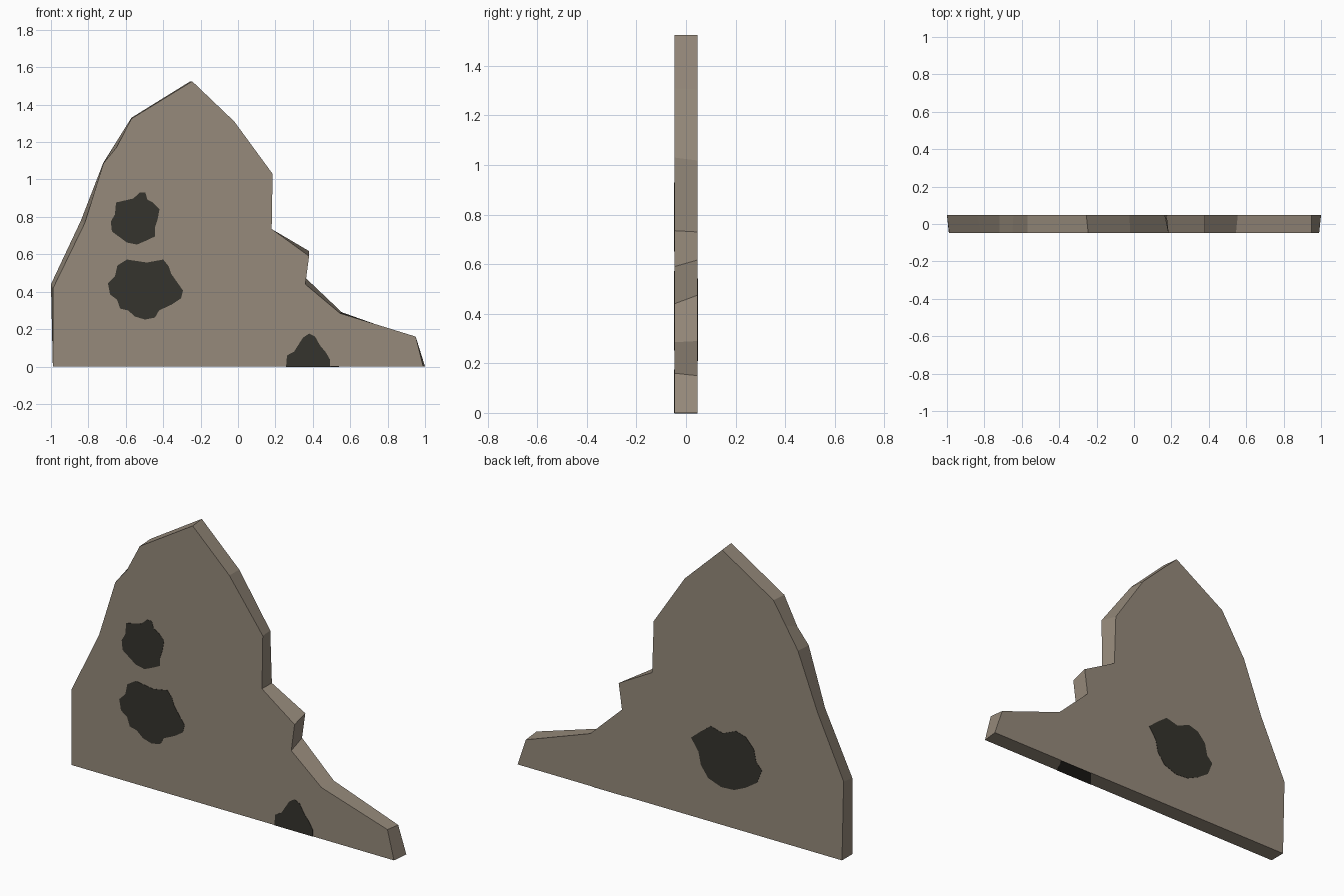
import bpy, bmesh

HALF = 0.047   # half the slab thickness
LIFT = 0.0015  # how far the painted patches stand proud


def material(name, rgb):
    m = bpy.data.materials.new(name)
    m.diffuse_color = (*rgb, 1.0)
    return m


stone = material("warm grey stone", (0.305, 0.254, 0.198))
dark = material("dark hollow", (0.036, 0.034, 0.026))


def loft(name, ring_a, ring_b, mat):
    """Closed solid between two matching rings of 3D points."""
    bm = bmesh.new()
    a = [bm.verts.new(p) for p in ring_a]
    b = [bm.verts.new(p) for p in ring_b]
    bm.faces.new(a)
    bm.faces.new(b[::-1])
    n = len(a)
    for i in range(n):
        j = (i + 1) % n
        bm.faces.new((a[i], b[i], b[j], a[j]))
    bmesh.ops.recalc_face_normals(bm, faces=bm.faces)
    mesh = bpy.data.meshes.new(name)
    bm.to_mesh(mesh)
    bm.free()
    mesh.materials.append(mat)
    ob = bpy.data.objects.new(name, mesh)
    bpy.context.collection.objects.link(ob)
    return ob


def upright(points, y):
    return [(x, y, z) for x, z in points]


def patch(name, points, side):
    """Thin dark plate on the front (-1) or back (+1) face."""
    return loft(name, upright(points, side * (HALF + LIFT)),
                upright(points, side * (HALF - LIFT)), dark)


# Broken wall slab: front and back outlines differ slightly
front = [(-.99, 0), (-.988, .42), (-.82, .765), (-.72, 1.085), (-.65, 1.17),
         (-.57, 1.325), (-.245, 1.525), (-.02, 1.31), (.185, 1.03),
         (.18, .735), (.38, .59), (.36, .44), (.545, .285), (.95, .16), (.99, 0)]
back = [(-.99, 0), (-1, .44), (-.84, .78), (-.72, 1.09), (-.645, 1.21),
        (-.57, 1.33), (-.255, 1.525), (-.025, 1.305), (.165, 1.018),
        (.175, .73), (.38, .617), (.36, .475), (.555, .29), (.95, .15), (1, 0)]
loft("wall_slab", upright(front, -HALF), upright(back, HALF), stone)

# Front patches
patch("upper_front_patch",
      [(-.525, .93), (-.495, .93), (-.485, .893), (-.455, .877), (-.42, .84),
       (-.43, .785), (-.445, .74), (-.445, .695), (-.487, .675), (-.54, .652),
       (-.594, .663), (-.674, .722), (-.68, .775), (-.658, .813),
       (-.652, .877), (-.56, .898)], -1)
patch("lower_front_patch",
      [(-.594, .572), (-.487, .556), (-.4, .572), (-.37, .535), (-.358, .497),
       (-.294, .406), (-.305, .364), (-.353, .332), (-.422, .3), (-.444, .262),
       (-.497, .251), (-.55, .267), (-.588, .3), (-.63, .31), (-.647, .358),
       (-.684, .385), (-.695, .444), (-.658, .481), (-.645, .54)], -1)
patch("base_front_patch",
      [(.257, 0), (.262, .059), (.3, .08), (.348, .155), (.38, .176),
       (.412, .16), (.439, .112), (.47, .075), (.492, .037), (.492, 0)], -1)

# Back patch
patch("back_patch",
      [(-.065, .434), (-.125, .485), (-.185, .529), (-.26, .51), (-.34, .543),
       (-.4, .526), (-.45, .472), (-.465, .403), (-.5, .367), (-.47, .292),
       (-.4, .246), (-.33, .214), (-.25, .209), (-.17, .238), (-.125, .299),
       (-.11, .369)], 1)

# Dark strip across the underside, continuing the base patch
strip = [(.257, -HALF), (.492, -HALF), (.54, HALF), (.335, HALF)]
loft("underside_patch", [(x, y, -LIFT) for x, y in strip],
     [(x, y, LIFT) for x, y in strip], dark)
